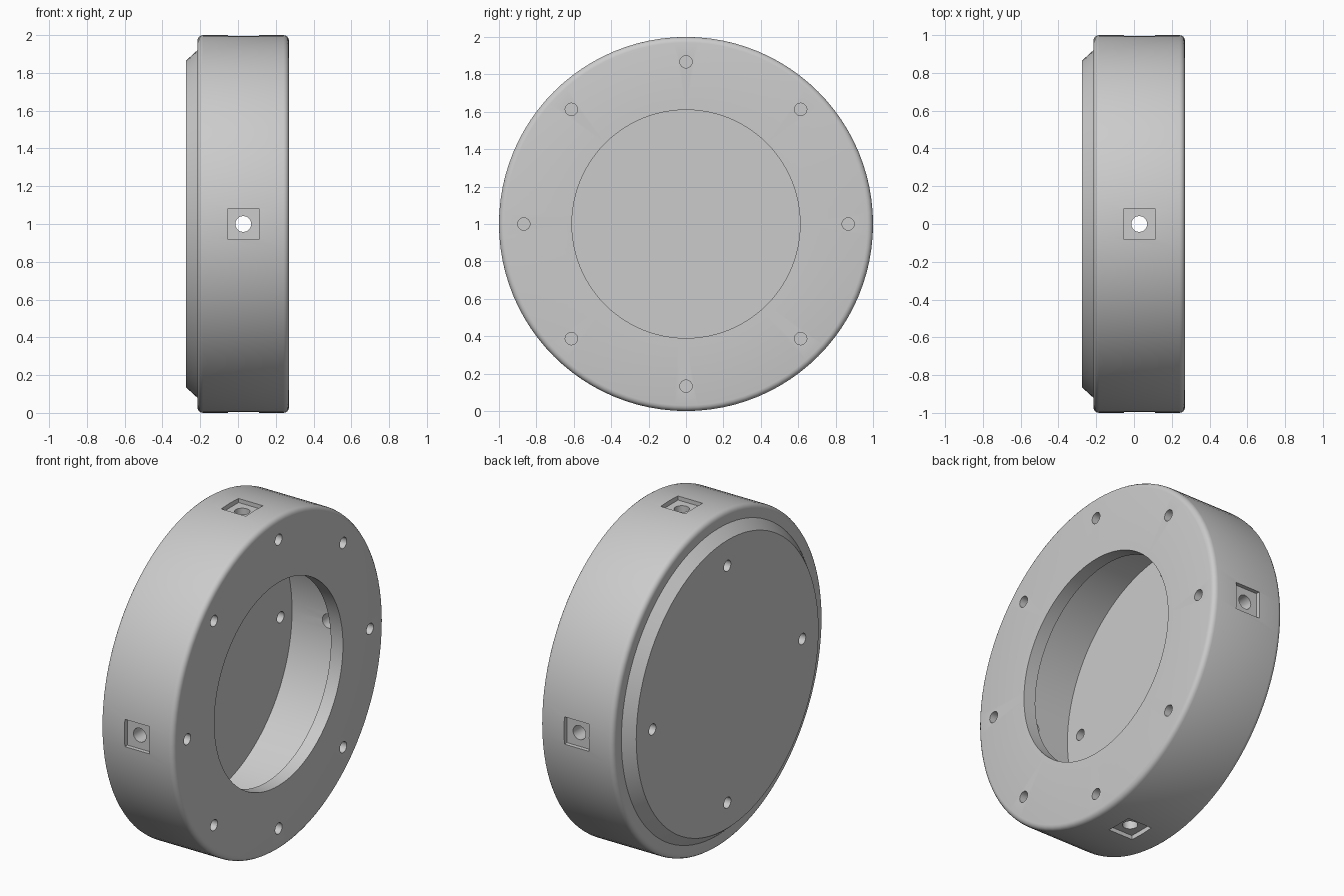
import bpy, bmesh, math
from mathutils import Matrix, Vector

default = bpy.data.objects.get("Cube")
if default:
    bpy.data.objects.remove(default, do_unlink=True)

SEGMENTS = 96
AXIS_HEIGHT = 1.0

grey = bpy.data.materials.new("neutral_grey")
grey.use_nodes = True
colour = (0.6, 0.6, 0.6, 1)
grey.diffuse_color = colour
grey.node_tree.nodes["Principled BSDF"].inputs["Base Color"].default_value = colour


def make_object(name, bm):
    bmesh.ops.recalc_face_normals(bm, faces=bm.faces)
    mesh = bpy.data.meshes.new(name)
    bm.to_mesh(mesh)
    bm.free()
    mesh.materials.append(grey)
    obj = bpy.data.objects.new(name, mesh)
    bpy.context.collection.objects.link(obj)
    return obj


def revolve(name, profile, closed):
    """Spin an (x, radius) profile about the horizontal x axis."""
    bm = bmesh.new()
    verts = [bm.verts.new((x, 0, r)) for x, r in profile]
    pairs = list(zip(verts, verts[1:]))
    if closed:
        pairs.append((verts[-1], verts[0]))
    edges = [bm.edges.new(p) for p in pairs]
    bmesh.ops.spin(bm, geom=verts + edges, cent=(0, 0, 0), axis=(1, 0, 0),
                   angle=math.tau, steps=SEGMENTS, use_merge=True)
    bmesh.ops.remove_doubles(bm, verts=bm.verts, dist=1e-5)
    if not closed:
        bmesh.ops.holes_fill(bm, edges=[e for e in bm.edges if e.is_boundary], sides=0)
    bmesh.ops.translate(bm, verts=bm.verts, vec=(0, 0, AXIS_HEIGHT))
    return make_object(name, bm)


def cut(target, cutter):
    cutter.hide_render = True
    mod = target.modifiers.new("cut", "BOOLEAN")
    mod.operation = "DIFFERENCE"
    mod.solver = "EXACT"
    mod.object = cutter
    bpy.context.view_layer.objects.active = target
    bpy.ops.object.modifier_apply(modifier=mod.name)
    bpy.data.objects.remove(cutter, do_unlink=True)


def drill(target, centre, direction, radius, depth):
    """Round hole whose cutter is centred on a point."""
    bm = bmesh.new()
    turn = Vector(direction).to_track_quat("Z", "Y").to_matrix().to_4x4()
    bmesh.ops.create_cone(bm, cap_ends=True, segments=24, radius1=radius, radius2=radius,
                          depth=depth, matrix=Matrix.Translation(centre) @ turn)
    cut(target, make_object("hole_cutter", bm))


def on_ring(x, radius, angle):
    return Vector((x, radius * math.cos(angle), AXIS_HEIGHT + radius * math.sin(angle)))


def fillet(x, direction, start, size=0.03):
    """Quarter-round corner at the outer rim."""
    angles = [math.radians(start + direction * a) for a in (0, 22.5, 45, 67.5, 90)]
    return [(x + size * math.cos(a), 1 - size + size * math.sin(a)) for a in angles]


# Hollow housing with rounded rims and an inward front lip
housing_profile = ([(-0.215, 0.82)] + fillet(-0.185, -1, 180) + fillet(0.24, -1, 90)
                   + [(0.27, 0.61), (0.19, 0.61), (0.19, 0.82)])
housing = revolve("housing_ring", housing_profile, True)

# Chamfered cover plate closing the other side
cover = revolve("cover_plate", [(-0.275, 0.865), (-0.215, 0.92)], False)

# Blind screw holes around the lip
for i in range(8):
    drill(housing, on_ring(0.27, 0.867, i * math.tau / 8), (1, 0, 0), 0.033, 0.3)

# Square pockets with radial through holes, and cover screw holes
for i in range(4):
    angle = i * math.tau / 4
    radial = on_ring(0, 1, angle) - Vector((0, 0, AXIS_HEIGHT))
    bm = bmesh.new()
    bmesh.ops.create_cube(bm, size=0.164,
                          matrix=Matrix.Translation(on_ring(0.028, 1.054, angle)))
    cut(housing, make_object("pocket_cutter", bm))
    drill(housing, on_ring(0.028, 0.9, angle), radial, 0.042, 0.3)
    drill(cover, on_ring(-0.245, 0.711, angle), (1, 0, 0), 0.033, 0.2)

# Smooth curved walls, crisp edges
for obj in (housing, cover):
    bpy.ops.object.select_all(action="DESELECT")
    obj.select_set(True)
    bpy.context.view_layer.objects.active = obj
    bpy.ops.object.shade_smooth_by_angle(angle=math.radians(30))
